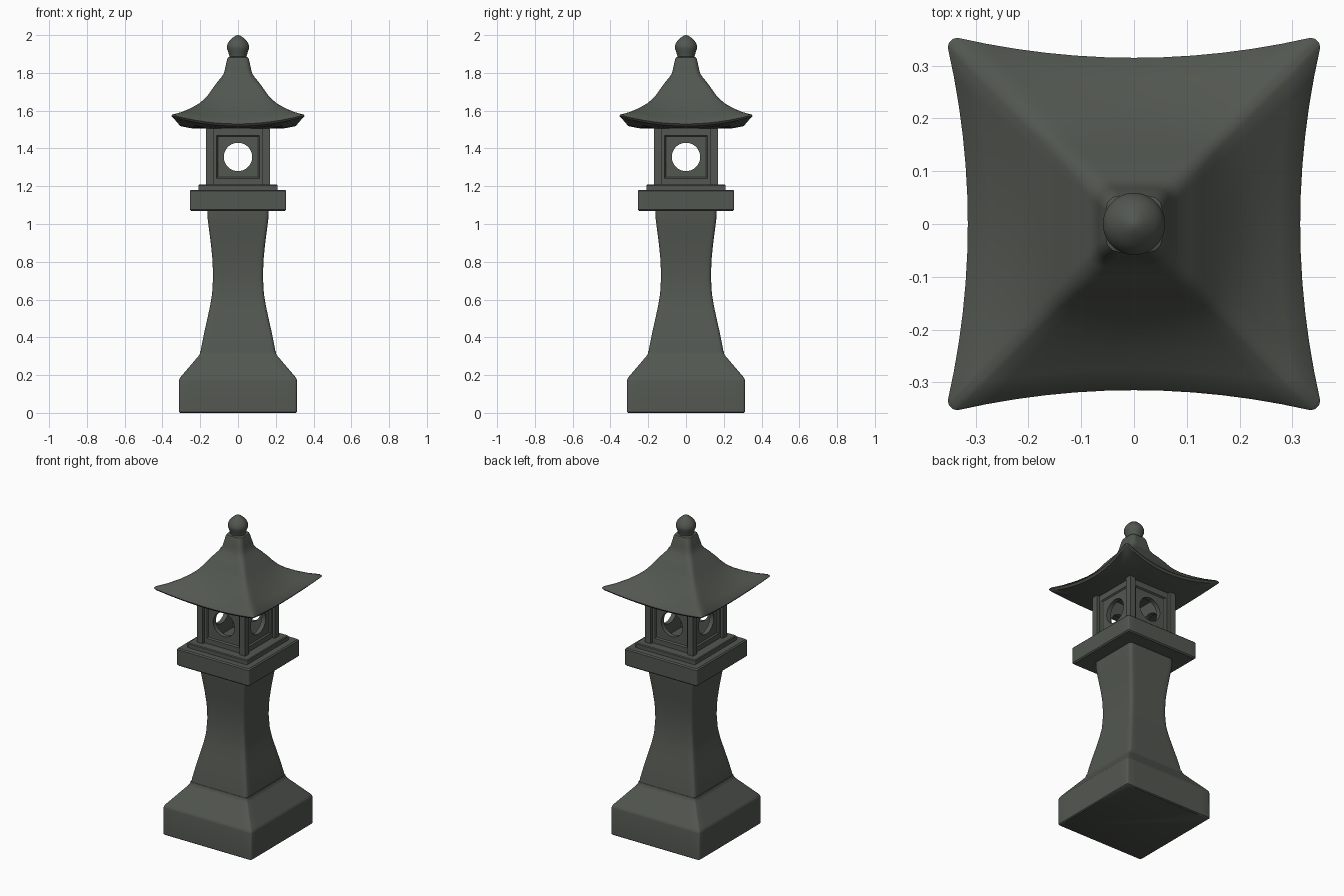
import bpy, bmesh, math
from mathutils import Matrix

if "Cube" in bpy.data.objects:
    bpy.data.objects.remove(bpy.data.objects["Cube"])

stone = bpy.data.materials.new("dark grey stone")
stone.diffuse_color = (0.085, 0.095, 0.08, 1)
stone.use_nodes = True
stone.node_tree.nodes["Principled BSDF"].inputs["Base Color"].default_value = stone.diffuse_color


def finish(name, bm, angle=35):
    bmesh.ops.recalc_face_normals(bm, faces=bm.faces)
    me = bpy.data.meshes.new(name)
    bm.to_mesh(me)
    bm.free()
    me.materials.append(stone)
    me.shade_smooth()
    me.set_sharp_from_angle(angle=math.radians(angle))
    ob = bpy.data.objects.new(name, me)
    bpy.context.collection.objects.link(ob)
    return ob


def bridge(name, rings, closed=False, angle=35):
    """Skin a list of equal point loops, capping the ends or closing the tube."""
    bm = bmesh.new()
    loops = [[bm.verts.new(p) for p in ring] for ring in rings]
    n = len(loops[0])
    pairs = list(zip(loops, loops[1:]))
    if closed:
        pairs.append((loops[-1], loops[0]))
    else:
        bm.faces.new(loops[0])
        bm.faces.new(loops[-1])
    for a, b in pairs:
        for i in range(n):
            j = (i + 1) % n
            bm.faces.new((a[i], a[j], b[j], b[i]))
    return finish(name, bm, angle)


def square(w, z, mid=None, zmid=None, r=0.012):
    """Rounded square loop; side middles can be pulled in (mid) and lowered (zmid)."""
    mid = w if mid is None else mid
    zmid = z if zmid is None else zmid
    side = []
    for i in range(13):
        t = i / 6 - 1
        side.append((t * (w - r), -(mid + (w - mid) * t * t), zmid + (z - zmid) * t * t))
    for a in (30, 60):
        a = math.radians(a)
        side.append((w - r + r * math.sin(a), -(w - r + r * math.cos(a)), z))
    pts = []
    for k in range(4):
        c, s = round(math.cos(k * math.pi / 2)), round(math.sin(k * math.pi / 2))
        pts += [(x * c - y * s, x * s + y * c, zz) for x, y, zz in side]
    return pts


def stack(name, profile, r=0.012):
    return bridge(name, [square(w, z, r=r) for w, z in profile])


# Base, waisted pillar and the platform under the light box
stack("base", [(.306, 0), (.312, .005), (.312, .172), (.310, .18), (.303, .191),
               (.21, .30), (.202, .312), (.2, .325)])
stack("pillar", [(.2, .31), (.195, .345), (.18, .42), (.162, .50), (.147, .57), (.137, .63),
                 (.132, .72), (.135, .81), (.143, .89), (.156, .99), (.161, 1.03), (.162, 1.08)], .018)
stack("platform", [(.248, 1.07), (.255, 1.077), (.255, 1.174), (.248, 1.181)], .008)
stack("platform_step", [(.21, 1.175), (.21, 1.205), (.206, 1.21)], .006)

# Corner posts of the light box
for sx in (-1, 1):
    for sy in (-1, 1):
        bm = bmesh.new()
        bmesh.ops.create_cube(bm, size=1, matrix=Matrix.Translation((sx * .15, sy * .15, 1.36))
                              @ Matrix.Diagonal((.04, .04, .31, 1)))
        finish("corner_post", bm)

# Four wall panels: recessed square field with a round window
ZC, N = 1.355, 64
def panel_loop(y, hx, hz=None):
    pts = []
    for i in range(N):
        a = 2 * math.pi * i / N
        c, s = math.cos(a), math.sin(a)
        if hz is None:
            pts.append((hx * c, y, ZC + hx * s))
        else:
            m = max(abs(c), abs(s))
            pts.append((hx * c / m, y, ZC + hz * s / m))
    return pts

for k, side in enumerate(("front", "right", "back", "left")):
    panel = bridge(side + "_window_panel", [
        panel_loop(-.152, .135, .155), panel_loop(-.152, .113, .113),
        panel_loop(-.143, .107, .107), panel_loop(-.143, .075),
        panel_loop(-.115, .075), panel_loop(-.115, .135, .155)], closed=True)
    panel.rotation_euler.z = k * math.pi / 2

# Swept roof: underside, upturned eave, concave slope, neck
bridge("roof", [
    square(.165, 1.505),
    square(.26, 1.535, .25, 1.507),
    square(.343, 1.562, .305, 1.518),
    square(.353, 1.573, .315, 1.53, .018),
    square(.348, 1.579, .311, 1.537, .018),
    square(.30, 1.592, .275, 1.565, .02),
    square(.25, 1.613, .237, 1.597, .02),
    square(.205, 1.639, .20, 1.632, .02),
    square(.175, 1.664, r=.02),
    square(.153, 1.69, r=.02),
    square(.13, 1.724, r=.022),
    square(.105, 1.757, r=.024),
    square(.084, 1.782, r=.026),
    square(.074, 1.80, r=.027),
    square(.068, 1.825, r=.026),
    square(.058, 1.87, r=.025),
    square(.053, 1.882, r=.024),
    square(.045, 1.886, r=.022)])

# Bud finial
bridge("finial", [[(r * math.cos(i * math.pi / 16), r * math.sin(i * math.pi / 16), z) for i in range(32)]
                  for r, z in ((.042, 1.87), (.046, 1.89), (.052, 1.912), (.059, 1.93), (.059, 1.943),
                               (.052, 1.96), (.04, 1.976), (.022, 1.991), (.01, 1.998), (.003, 2.0))])
